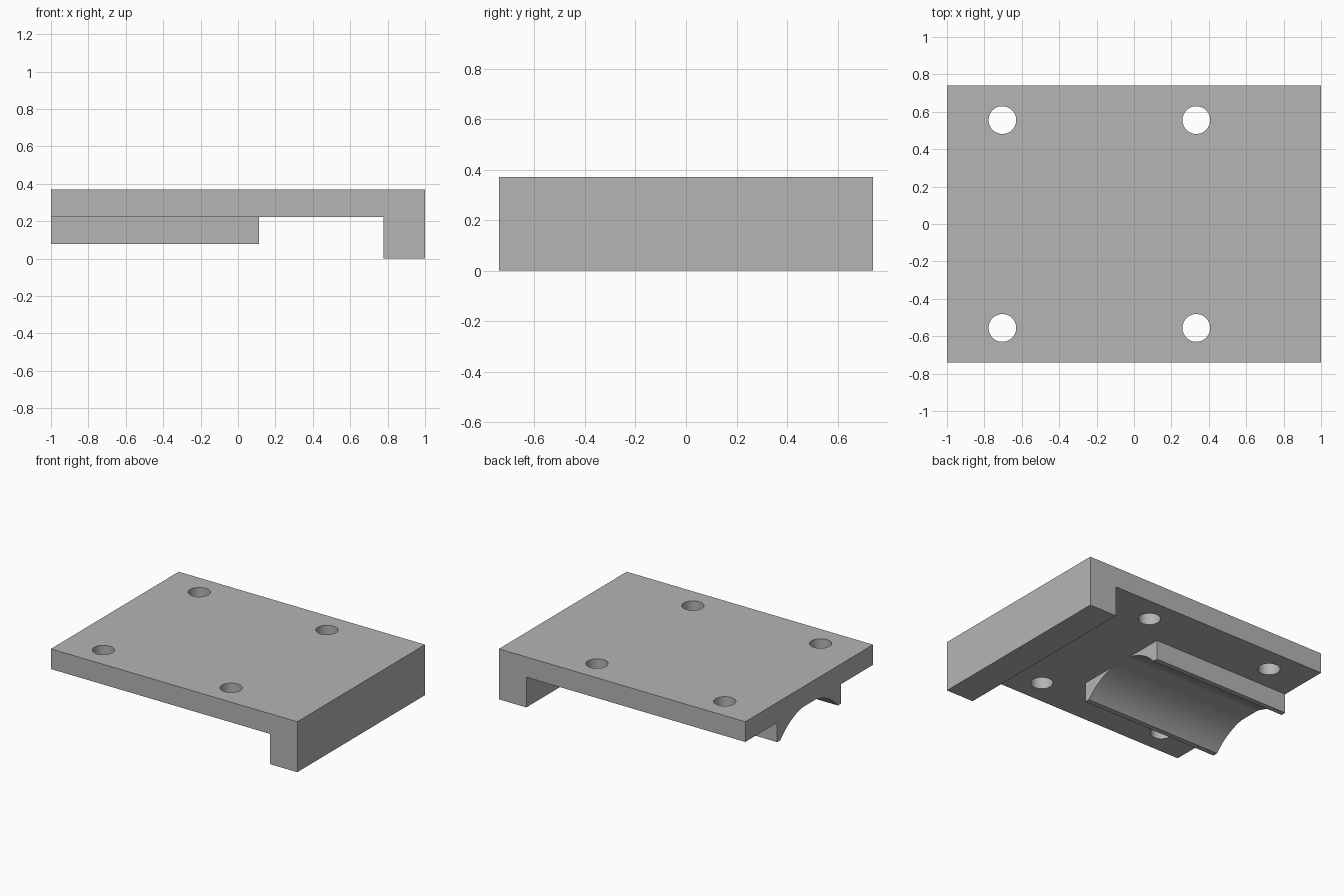
import bpy, bmesh, math
from mathutils import Vector

cube = bpy.data.objects.get("Cube")
if cube:
    bpy.data.objects.remove(cube, do_unlink=True)

U = 2 / 27  # one design unit, the plate is 27 units long

grey = bpy.data.materials.new("light_grey")
grey.use_nodes = True
colour = (0.46, 0.46, 0.46, 1)
grey.diffuse_color = colour
grey.node_tree.nodes["Principled BSDF"].inputs["Base Color"].default_value = colour


def prism(name, points, sweep):
    """Extrude a closed outline of 3D points (in units) along a vector."""
    bm = bmesh.new()
    face = bm.faces.new([bm.verts.new(Vector(p) * U) for p in points])
    new = bmesh.ops.extrude_face_region(bm, geom=[face])["geom"]
    verts = [v for v in new if isinstance(v, bmesh.types.BMVert)]
    bmesh.ops.translate(bm, verts=verts, vec=Vector(sweep) * U)
    bmesh.ops.recalc_face_normals(bm, faces=bm.faces[:])
    mesh = bpy.data.meshes.new(name)
    bm.to_mesh(mesh)
    bm.free()
    mesh.materials.append(grey)
    obj = bpy.data.objects.new(name, mesh)
    bpy.context.collection.objects.link(obj)
    return obj


def activate(obj):
    bpy.ops.object.select_all(action="DESELECT")
    obj.select_set(True)
    bpy.context.view_layer.objects.active = obj


def smooth(obj):
    activate(obj)
    bpy.ops.object.shade_smooth_by_angle(angle=math.radians(30))


# Plate with the downturned lip, as one L-shaped profile
outline = [(-13.5, 5), (13.5, 5), (13.5, 0), (10.5, 0), (10.5, 3), (-13.5, 3)]
plate = prism("mounting_plate", [(x, -10, z) for x, z in outline], (0, 20, 0))

# Four screw holes through the plate
for x in (-9.5, 4.5):
    for y in (-7.5, 7.5):
        bpy.ops.mesh.primitive_cylinder_add(
            vertices=48, radius=U, depth=6 * U, location=(x * U, y * U, 4 * U))
        cutter = bpy.context.object
        cutter.hide_render = True
        cutter.data.materials.append(grey)
        activate(plate)
        cut = plate.modifiers.new("screw_hole", "BOOLEAN")
        cut.operation = "DIFFERENCE"
        cut.solver = "EXACT"
        cut.object = cutter
        bpy.ops.object.modifier_apply(modifier=cut.name)
        bpy.data.objects.remove(cutter, do_unlink=True)
smooth(plate)

# Two cradle rails under the plate, together forming a round saddle
RADIUS, CENTRE, LOW, HIGH = 6, -2.9, 1.07, 3
start = math.acos((HIGH - CENTRE) / RADIUS)
end = math.acos((LOW - CENTRE) / RADIUS)
steps = 24
arc = []
for i in range(steps + 1):
    a = start + (end - start) * i / steps
    arc.append((RADIUS * math.sin(a), CENTRE + RADIUS * math.cos(a)))
profile = arc + [(5, LOW), (5, HIGH)]
for side, name in ((1, "cradle_rail_back"), (-1, "cradle_rail_front")):
    rail = prism(name, [(-13.5, side * y, z) for y, z in profile], (15, 0, 0))
    smooth(rail)
